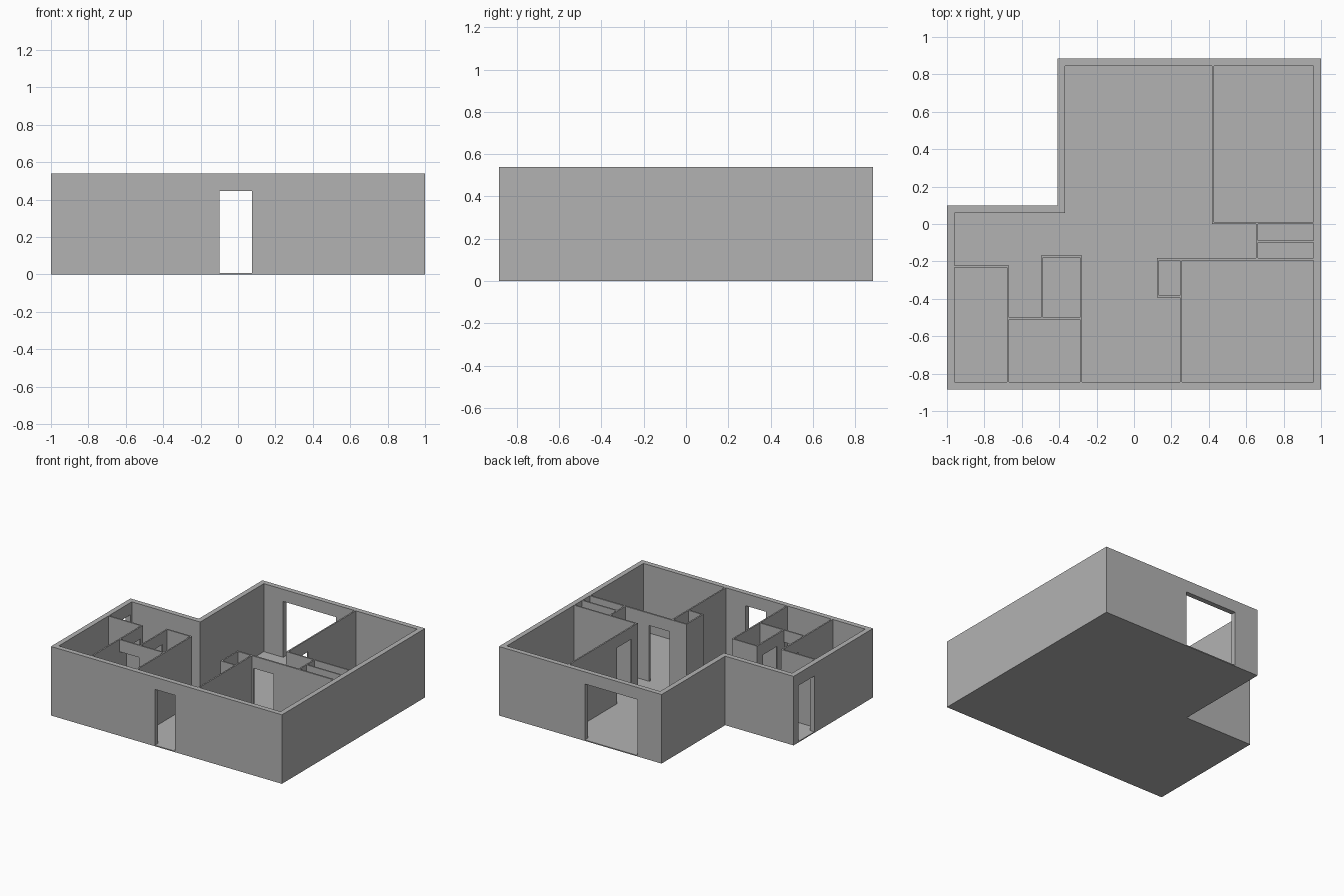
import bpy
import bmesh

cube = bpy.data.objects.get("Cube")
if cube:
    bpy.data.objects.remove(cube, do_unlink=True)

FLOOR, TOP, DOOR_TOP = 0.008, 0.54, 0.445
THIN = 0.011

plaster = bpy.data.materials.new("plaster_grey")
plaster.use_nodes = True
colour = (0.45, 0.45, 0.45, 1)
plaster.diffuse_color = colour
plaster.node_tree.nodes["Principled BSDF"].inputs["Base Color"].default_value = colour


def extrude_profile(name, points, offset):
    """Make a solid by sweeping a flat outline along an offset."""
    bm = bmesh.new()
    face = bm.faces.new([bm.verts.new(p) for p in points])
    result = bmesh.ops.extrude_face_region(bm, geom=[face], use_keep_orig=True)
    moved = [v for v in result["geom"] if isinstance(v, bmesh.types.BMVert)]
    bmesh.ops.translate(bm, verts=moved, vec=offset)
    bmesh.ops.recalc_face_normals(bm, faces=bm.faces)
    mesh = bpy.data.meshes.new(name)
    bm.to_mesh(mesh)
    bm.free()
    mesh.materials.append(plaster)
    obj = bpy.data.objects.new(name, mesh)
    bpy.context.collection.objects.link(obj)
    return obj


def wall(name, axis, start, end, side, thickness=THIN, doors=()):
    """Wall elevation with doorway notches, given thickness from its low side."""
    outline = [(start, FLOOR)]
    for a, b in doors:
        outline += [(a, FLOOR), (a, DOOR_TOP), (b, DOOR_TOP), (b, FLOOR)]
    outline += [(end, FLOOR), (end, TOP), (start, TOP)]
    if axis == "x":
        extrude_profile(name, [(u, side, z) for u, z in outline], (0, thickness, 0))
    else:
        extrude_profile(name, [(side, u, z) for u, z in outline], (thickness, 0, 0))


# Floor slab following the L-shaped plan
W, D, T = 1.0, 0.885, 0.04
NX, NY = -0.408, 0.098
plan = [(-W, -D), (W, -D), (W, D), (NX, D), (NX, NY), (-W, NY)]
extrude_profile("floor_slab", [(x, y, 0) for x, y in plan], (0, 0, FLOOR))

# Thick outer walls, with the front, back and side entrances
wall("front_wall", "x", -W, W, -D, T, [(-0.1, 0.075)])
wall("back_wall", "x", NX, W, D - T, T, [(-0.2, 0.255)])
wall("left_wall", "y", -D + T, D - T, W - T, T)
wall("right_wall", "y", -D + T, NY - T, -W, T, [(-0.16, 0.04)])
wall("recess_back_wall", "x", -W, NX + T, NY - T, T)
wall("recess_side_wall", "y", NY, D - T, NX, T)

# Inner faces of the outer walls
X, Y = W - T, D - T

# Back left room
wall("back_room_side_wall", "y", 0.0, Y, 0.417, doors=[(0.08, 0.255)])
wall("back_room_front_wall", "x", 0.417 + THIN, X, 0.001)

# Pair of cupboards
wall("cupboard_front", "y", -0.181, 0.001, 0.652,
     doors=[(-0.17, -0.11), (-0.075, -0.015)])
wall("cupboard_divider", "x", 0.652 + THIN, X, -0.098)

# Front left room and hall closet
wall("front_room_back_wall", "x", 0.123, X, -0.194, 0.013, [(0.27, 0.445)])
wall("front_room_side_wall", "y", -Y, -0.194, 0.246)
wall("closet_side", "y", -0.393, -0.194, 0.123)
wall("closet_front", "x", 0.123 + THIN, 0.246, -0.393)

# Middle rooms beside the entrance
wall("entrance_side_wall", "y", -Y, -0.169, -0.289)
wall("small_room_back_wall", "x", -0.498, -0.289, -0.18)
wall("small_room_side_wall", "y", -0.5, -0.18, -0.498, doors=[(-0.415, -0.24)])
wall("middle_room_back_wall", "x", -0.668, -0.289, -0.511, doors=[(-0.667, -0.499)])

# Front right room
wall("end_room_side_wall", "y", -Y, -0.222, -0.679, doors=[(-0.42, -0.25)])
wall("end_room_back_wall", "x", -X, -0.679, -0.233)
